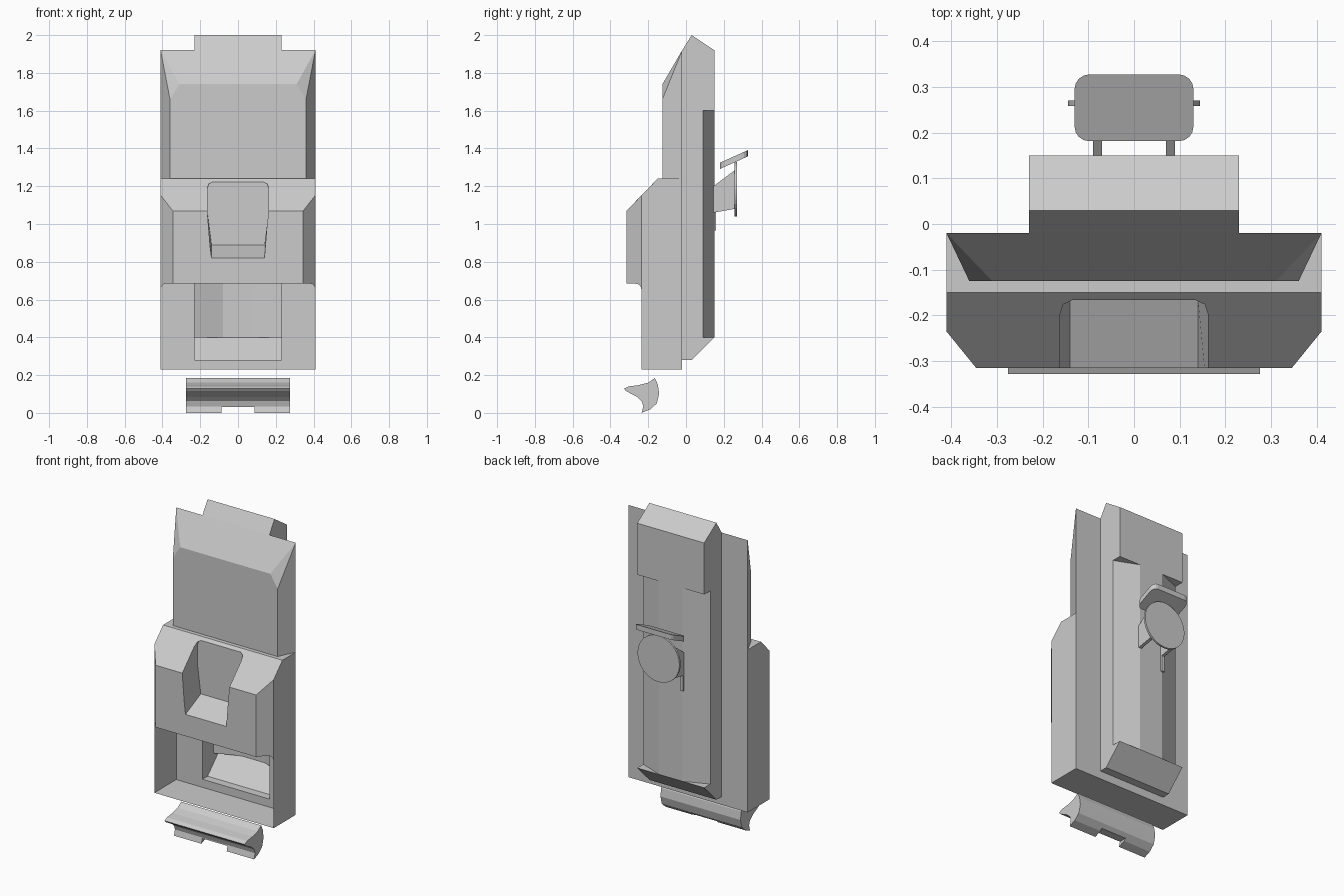
import bpy, bmesh, math

if "Cube" in bpy.data.objects:
    bpy.data.objects.remove(bpy.data.objects["Cube"])


def finish(name, bm):
    bmesh.ops.remove_doubles(bm, verts=bm.verts, dist=1e-5)
    bmesh.ops.recalc_face_normals(bm, faces=bm.faces)
    me = bpy.data.meshes.new(name)
    bm.to_mesh(me)
    bm.free()
    ob = bpy.data.objects.new(name, me)
    bpy.context.collection.objects.link(ob)
    return ob


def hull(name, pts):
    """Convex solid mirrored in x."""
    bm = bmesh.new()
    for x, y, z in pts:
        for s in (-1, 1):
            bm.verts.new((s * x, y, z))
    bmesh.ops.convex_hull(bm, input=bm.verts)
    bmesh.ops.dissolve_limit(bm, angle_limit=0.01, verts=bm.verts, edges=bm.edges)
    return finish(name, bm)


def loft(name, a, b):
    """Solid between two matching outlines."""
    bm = bmesh.new()
    va, vb = [bm.verts.new(p) for p in a], [bm.verts.new(p) for p in b]
    bm.faces.new(va)
    bm.faces.new(vb[::-1])
    n = len(a)
    for i in range(n):
        j = (i + 1) % n
        bm.faces.new((va[i], va[j], vb[j], vb[i]))
    return finish(name, bm)


def prism_x(name, prof, x0, x1):
    return loft(name, [(x0, y, z) for y, z in prof], [(x1, y, z) for y, z in prof])


def sheets(name, polys, mirrored=()):
    """Thin panels; the second list is repeated on the other side."""
    bm = bmesh.new()
    flip = [[(-x, y, z) for x, y, z in p] for p in mirrored]
    for p in list(polys) + list(mirrored) + flip:
        bm.faces.new([bm.verts.new(c) for c in p])
    return finish(name, bm)


def cut(ob, cutter):
    m = ob.modifiers.new("cut", 'BOOLEAN')
    m.operation, m.solver, m.object = 'DIFFERENCE', 'EXACT', cutter
    cutter.hide_render = True
    cutter.hide_viewport = True


W, B, S = 0.41, -0.02, 0.23   # half width, back plane, half width of spine

# Upper tapered front panel
hull("upper_panel", [(W, B, 1.92), (W, B, 1.24), (.36, -.125, 1.66),
                     (.36, -.125, 1.24), (.31, -.125, 1.74)])

# Middle console with its pocket
console = hull("console", [(W, B, 1.24), (W, -.15, 1.24), (W, -.235, 1.152),
                           (.345, -.315, 1.07), (.345, -.315, .685),
                           (W, -.235, .685), (W, B, .685)])


def pocket(y, floor):
    half = [(.14, floor), (.162, 1.06), (.162, 1.19), (.155, 1.213), (.135, 1.223)]
    return [(x, y, z) for x, z in half] + [(-x, y, z) for x, z in half[::-1]]


cut(console, loft("pocket_cutter", pocket(-.165, .89), pocket(-.4, .78)))

# Open lower bay: walls, curved corner tabs, floor and back plane with window
tab = [(x, -.235 - (W - x) * 1.23, z) for x, z in
       ((W, .685), (W, .65), (.406, .668), (.397, .68), (.38, .685))]
sheets("lower_bay",
       [[(-W, -.235, .23), (W, -.235, .23), (W, B, .23), (-W, B, .23)],
        [(-S, B, .23), (S, B, .23), (S, B, .28), (-S, B, .28)]],
       [[(W, -.235, .23), (W, B, .23), (W, B, .685), (W, -.235, .685)],
        [(S, B, .23), (W, B, .23), (W, B, 1.92), (S, B, 1.92)],
        tab])

# Rear spine: solid head, bevelled shell, sloped foot
hull("spine_head", [(S, B, 1.6), (S, .15, 1.6), (S, .15, 1.92), (S, .03, 2.0), (S, B, 1.92)])
sheets("spine_shell",
       [[(-.08, .15, .4), (.08, .15, .4), (.08, .15, 1.6), (-.08, .15, 1.6)],
        [(-S, .03, .28), (S, .03, .28), (S, .15, .4), (-S, .15, .4)],
        [(-S, B, .28), (S, B, .28), (S, .03, .28), (-S, .03, .28)]],
       [[(S, B, .4), (S, .09, .4), (S, .09, 1.6), (S, B, 1.6)],
        [(S, .09, .4), (.08, .15, .4), (.08, .15, 1.6), (S, .09, 1.6)],
        [(S, B, .28), (S, .03, .28), (S, .15, .4), (S, B, .4)],
        [(S, .09, .4), (S, .15, .4), (.08, .15, .4)]])

# Rear brackets, one with a tail strip
for side, x in (("left", -.08), ("right", .08)):
    prism_x("bracket_" + side, [(.145, 1.06), (.145, 1.2), (.258, 1.285), (.258, 1.08)],
            x - .01, x + .01)
prism_x("bracket_tail", [(.148, .965), (.16, .965), (.16, 1.07), (.148, 1.07)], -.09, -.07)

# Rear disc
ring = [(.144 * math.cos(i * math.tau / 32), 1.185 + .144 * math.sin(i * math.tau / 32))
        for i in range(32)]
loft("rear_disc", [(x, .258, z) for x, z in ring], [(x, .27, z) for x, z in ring])

# Tilted canopy with rounded corners
outline = []
for cx, cy, a0 in ((.098, .298, 0), (-.098, .298, 90), (-.098, .216, 180), (.098, .216, 270)):
    for k in range(5):
        a = math.radians(a0 + k * 22.5)
        outline.append((cx + .032 * math.cos(a), cy + .032 * math.sin(a)))


def tilt(z, dy):
    return [(x, y + dy, z + (y - .184) * .45) for x, y in outline]


loft("canopy", tilt(1.292, -.003), tilt(1.325, -.003))

# Scoop at the foot, notched in the middle
scoop = prism_x("scoop", [(-.328, .128), (-.305, .14), (-.25, .147), (-.2, .16), (-.165, .184),
                          (-.149, .15), (-.142, .1), (-.155, .05), (-.19, .018), (-.235, 0),
                          (-.226, .035), (-.235, .062), (-.26, .085), (-.318, .116)], -.275, .275)
cut(scoop, prism_x("notch_cutter", [(-.4, -.05), (0, -.05), (0, .03), (-.4, .03)], -.087, .087))
